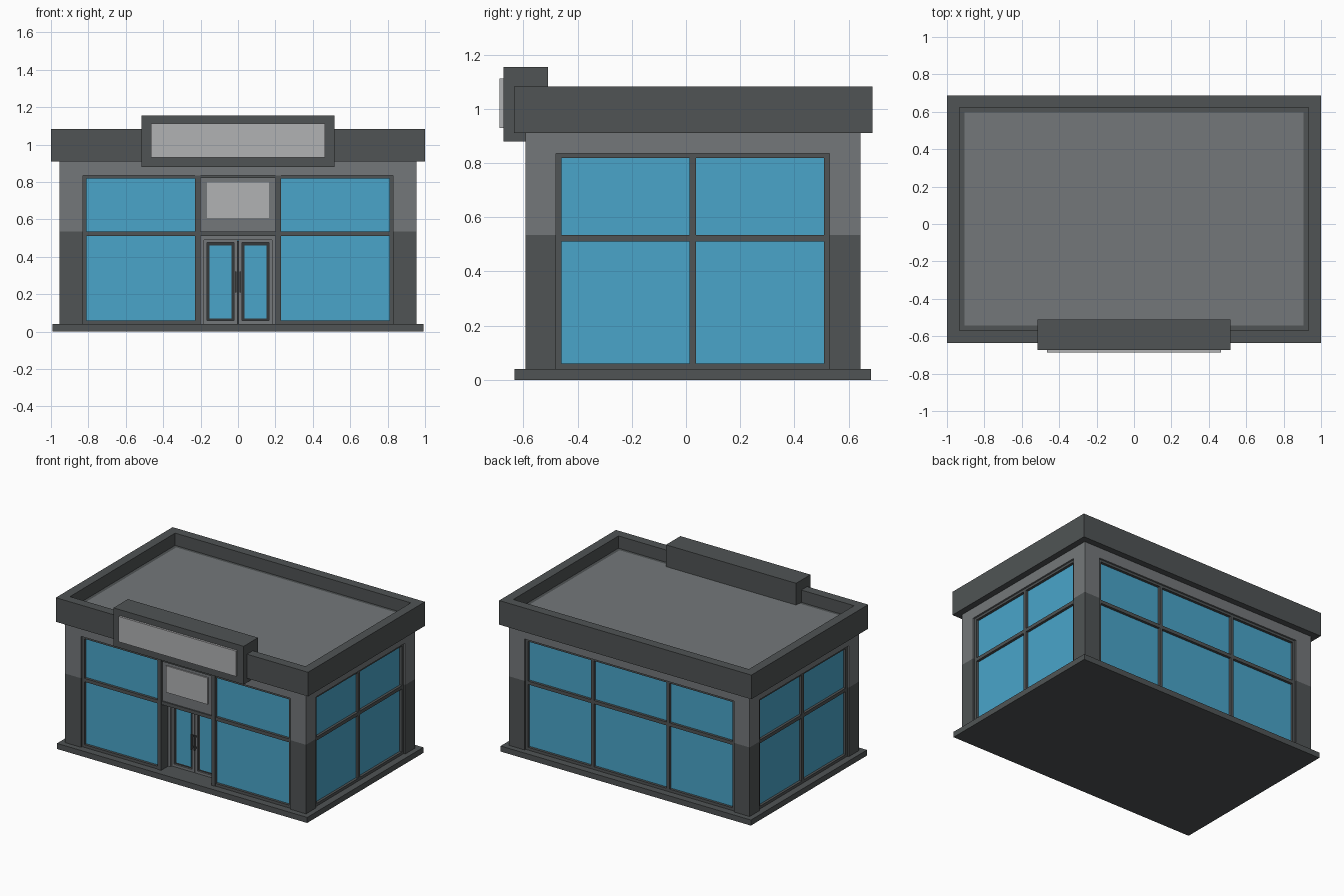
import bpy, bmesh

if "Cube" in bpy.data.objects:
    bpy.data.objects.remove(bpy.data.objects["Cube"])


def material(name, color):
    m = bpy.data.materials.new(name)
    m.diffuse_color = (*color, 1)
    m.use_nodes = True
    m.node_tree.nodes["Principled BSDF"].inputs["Base Color"].default_value = m.diffuse_color
    return m


DARK = material("dark grey", (0.080, 0.088, 0.090))
GREY = material("mid grey", (0.175, 0.187, 0.195))
PALE = material("pale grey", (0.440, 0.445, 0.455))
BLUE = material("window blue", (0.068, 0.375, 0.590))
SHADE = material("charcoal trim", (0.035, 0.040, 0.042))


def boxes(name, mat, *specs):
    """One object made of boxes, each given as (x0, x1, y0, y1, z0, z1)."""
    bm = bmesh.new()
    for x0, x1, y0, y1, z0, z1 in specs:
        vs = bmesh.ops.create_cube(bm, size=1)["verts"]
        for v in vs:
            v.co.x = x1 if v.co.x > 0 else x0
            v.co.y = y1 if v.co.y > 0 else y0
            v.co.z = z1 if v.co.z > 0 else z0
    me = bpy.data.meshes.new(name)
    bm.to_mesh(me)
    bm.free()
    me.materials.append(mat)
    ob = bpy.data.objects.new(name, me)
    bpy.context.collection.objects.link(ob)
    return ob


# Main dimensions
WX, WY0, WY1 = 0.955, -0.593, 0.643      # outer wall planes
FX, FY0, FY1 = 0.83, -0.48, 0.53         # window openings
Z0, ZMID, ZTOP, ZWALL = 0.04, 0.535, 0.835, 0.912
FRAME_IN, GLASS_IN, DEPTH = 0.012, 0.03, 0.07


def window(name, side, a0, a1, mullions=()):
    """Framed window from a0 to a1 along a wall, set into the wall plane."""
    def place(u0, u1, d0, d1, z0, z1):
        if side == "front":
            return (u0, u1, WY0 + d0, WY0 + d1, z0, z1)
        if side == "back":
            return (u0, u1, WY1 - d1, WY1 - d0, z0, z1)
        if side == "right":
            return (WX - d1, WX - d0, u0, u1, z0, z1)
        return (-WX + d0, -WX + d1, u0, u1, z0, z1)

    t, d = 0.02, FRAME_IN
    bars = [place(a0, a0 + t, d, DEPTH, Z0, ZTOP),
            place(a1 - t, a1, d, DEPTH, Z0, ZTOP),
            place(a0 + t, a1 - t, d, DEPTH, Z0, 0.06),
            place(a0 + t, a1 - t, d, DEPTH, 0.818, ZTOP),
            place(a0 + t, a1 - t, d, DEPTH, 0.51, ZMID)]
    for m in mullions:
        bars.append(place(m - 0.012, m + 0.012, d, DEPTH, Z0, ZTOP))
    boxes(name + "_frame", DARK, *bars)
    boxes(name + "_glass", BLUE,
          place(a0 + 0.01, a1 - 0.01, GLASS_IN, DEPTH - 0.01, Z0 + 0.01, ZTOP - 0.01))


# Base slab
boxes("base_slab", DARK, (-0.992, 0.992, -0.633, 0.682, 0, Z0))

# Corner posts: dark lower half, lighter upper half
corners = [(x0, x1, y0, y1)
           for x0, x1 in ((-WX, -FX), (FX, WX))
           for y0, y1 in ((WY0, FY0), (FY1, WY1))]
boxes("lower_corner_posts", DARK, *[(*c, Z0, ZMID) for c in corners])
boxes("upper_corner_posts", GREY, *[(*c, ZMID, ZTOP) for c in corners])
boxes("wall_header", GREY, (-WX, WX, WY0, WY1, ZTOP, ZWALL))

# Windows on all four sides
window("front_left_window", "front", -FX, -0.205)
window("front_right_window", "front", 0.205, FX)
window("back_window", "back", -FX, FX, (-0.3, 0.3))
window("right_window", "right", FY0, FY1, (0.025,))
window("left_window", "left", FY0, FY1, (0.025,))

# Recessed entrance bay
DY = -0.49
boxes("entrance_jambs", DARK,
      *[(min(s * 0.2, s * 0.229), max(s * 0.2, s * 0.229), WY0 + 0.008, DY + 0.04, Z0, ZTOP)
        for s in (-1, 1)])
boxes("transom_panel", GREY, (-0.2, 0.2, -0.572, DY + 0.04, ZMID, 0.82))
boxes("transom_bars", DARK,
      (-0.2, 0.2, WY0 + 0.012, DY + 0.04, 0.51, ZMID),
      (-0.2, 0.2, WY0 + 0.012, DY + 0.04, 0.82, ZTOP))
boxes("transom_sign", PALE, (-0.165, 0.165, -0.58, -0.57, 0.607, 0.797))

# Door surround and two door leaves
boxes("door_surround", GREY,
      (-0.2, -0.182, DY - 0.015, DY + 0.04, Z0, 0.51),
      (0.182, 0.2, DY - 0.015, DY + 0.04, Z0, 0.51),
      (-0.182, 0.182, DY - 0.015, DY + 0.04, 0.49, 0.51))
for side, s in (("left", -1), ("right", 1)):
    def leaf(u0, u1, y0, y1, z0, z1):
        return (min(s * u0, s * u1), max(s * u0, s * u1), y0, y1, z0, z1)
    boxes(side + "_door_rails", GREY,
          leaf(0.003, 0.021, DY, DY + 0.03, Z0, 0.49),
          leaf(0.165, 0.182, DY, DY + 0.03, Z0, 0.49),
          leaf(0.021, 0.165, DY, DY + 0.03, Z0, 0.058),
          leaf(0.021, 0.165, DY, DY + 0.03, 0.475, 0.49))
    boxes(side + "_door_trim", SHADE, leaf(0.0, 0.182, DY + 0.012, DY + 0.03, Z0, 0.485))
    boxes(side + "_door_glass", BLUE, leaf(0.036, 0.152, DY + 0.008, DY + 0.02, 0.07, 0.46))
    boxes(side + "_door_handle", DARK,
          leaf(0.007, 0.017, DY - 0.025, DY - 0.015, 0.21, 0.32),
          leaf(0.007, 0.017, DY - 0.015, DY, 0.22, 0.23),
          leaf(0.007, 0.017, DY - 0.015, DY, 0.30, 0.31))

# Parapet ring: a block whose top is inset and sunk to the roof level
parapet = boxes("parapet", DARK, (-1, 1, -0.635, 0.688, 0.91, 1.083))
bm = bmesh.new()
bm.from_mesh(parapet.data)
top = max(bm.faces, key=lambda f: f.calc_center_median().z)
bmesh.ops.inset_region(bm, faces=[top], thickness=0.093)
down = bmesh.ops.extrude_face_region(bm, geom=[top])
bmesh.ops.delete(bm, geom=[top], context="FACES_ONLY")
for v in (g for g in down["geom"] if isinstance(g, bmesh.types.BMVert)):
    v.co.z = 0.995
bm.to_mesh(parapet.data)
bm.free()
boxes("roof", GREY, (-0.907, 0.907, -0.542, 0.595, 0.99, 0.998))

# Sign box over the entrance
boxes("sign_box", DARK, (-0.516, 0.516, -0.673, -0.51, 0.88, 1.154))
boxes("sign_plate", PALE, (-0.464, 0.464, -0.688, -0.672, 0.93, 1.112))
